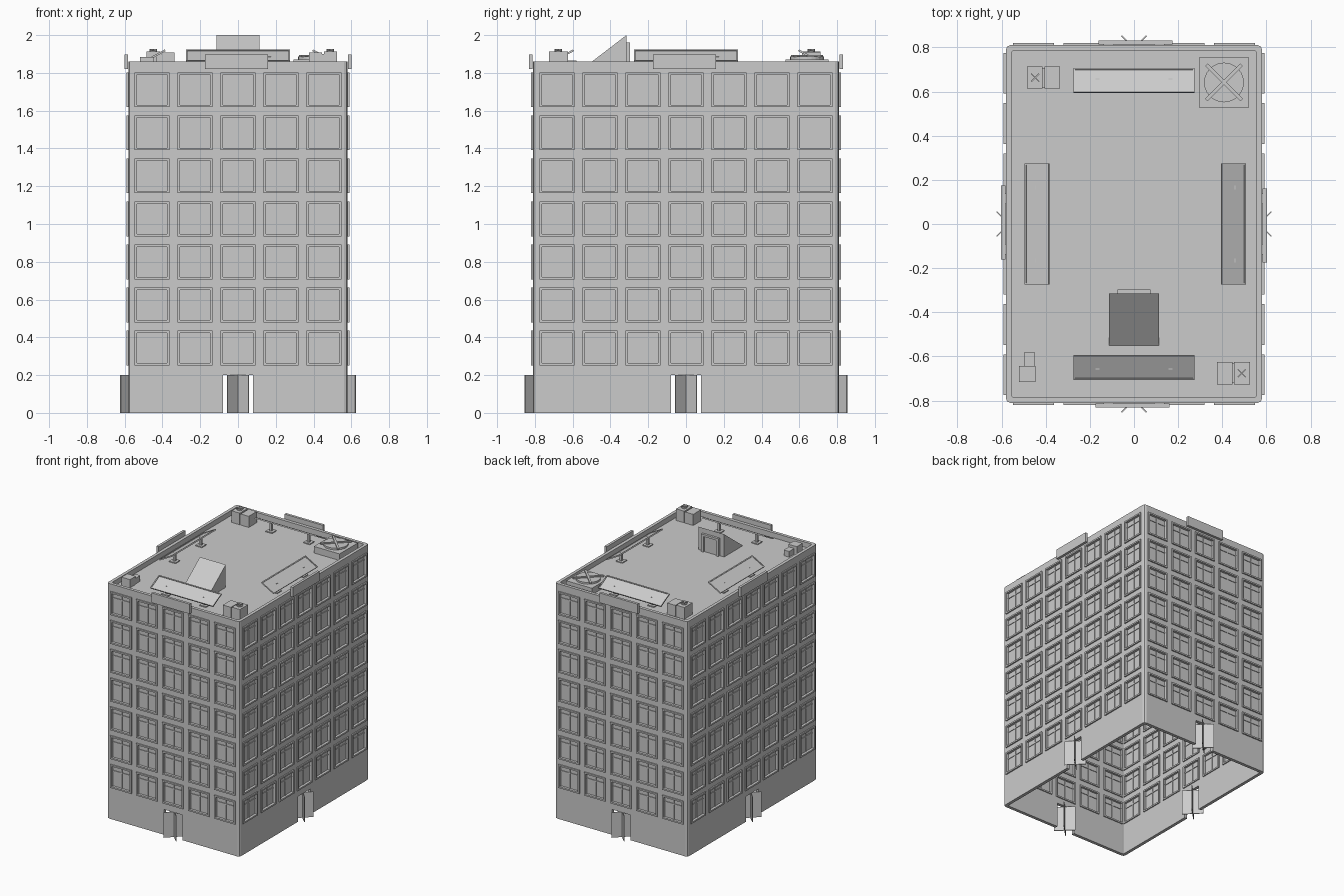
import bpy, bmesh
from math import radians, atan2
from mathutils import Matrix, Vector

if "Cube" in bpy.data.objects:
    bpy.data.objects.remove(bpy.data.objects["Cube"])

HX, HY, T = 0.58, 0.81, 0.025       # half sizes and wall thickness
TOP, ROOF = 1.86, 1.82
T_ = Matrix.Translation
I4 = Matrix.Identity(4)


def box(bm, x0, x1, y0, y1, z0, z1, m=I4):
    c = T_(((x0 + x1) / 2, (y0 + y1) / 2, (z0 + z1) / 2))
    s = Matrix.Diagonal((x1 - x0, y1 - y0, z1 - z0, 1))
    bmesh.ops.create_cube(bm, size=1, matrix=m @ c @ s)


def prism(bm, pts, vec):
    f = bm.faces.new([bm.verts.new(p) for p in pts])
    r = bmesh.ops.extrude_face_region(bm, geom=[f])
    vs = [g for g in r["geom"] if isinstance(g, bmesh.types.BMVert)]
    bmesh.ops.translate(bm, verts=vs, vec=vec)


def finish(bm, name):
    bmesh.ops.recalc_face_normals(bm, faces=bm.faces)
    me = bpy.data.meshes.new(name)
    bm.to_mesh(me)
    bm.free()
    ob = bpy.data.objects.new(name, me)
    bpy.context.collection.objects.link(ob)
    return ob


def outline(hx, hy, c, z):
    # rectangle with softened corners
    k = c * 0.3
    q = [(hx, hy - c), (hx - k, hy - k), (hx - c, hy)]
    pts = q + [(-x, y) for x, y in q[::-1]]
    pts += [(-x, -y) for x, y in q] + [(x, -y) for x, y in q[::-1]]
    return [(x, y, z) for x, y in pts]


# each side: local x along the wall, -y outwards, with its window column count
SIDES = [(Matrix.Rotation(radians(a), 4, 'Z') @ T_((0, -d, 0)), n)
         for a, d, n in ((0, HY, 5), (90, HX, 7), (180, HY, 5), (270, HX, 7))]
PITCH, W, B = 0.2275, 0.092, 0.012


def window_spots():
    for m, n in SIDES:
        for i in range(n):
            for j in range(7):
                yield m @ T_(((i - (n - 1) / 2) * PITCH, 0, 0.343 + j * 0.228))


# hollow wall tube
bm = bmesh.new()
prism(bm, outline(HX, HY, 0.02, 0), (0, 0, TOP))
walls = finish(bm, "walls")
bm = bmesh.new()
prism(bm, outline(HX - T, HY - T, 0.01, -0.1), (0, 0, TOP + 0.2))
core = finish(bm, "core_cutter")

# window and door openings
bm = bmesh.new()
for m in window_spots():
    box(bm, -W + 0.004, W - 0.004, -0.03, 0.06, -W + 0.004, W - 0.004, m)
for m, n in SIDES:
    box(bm, -0.08, 0.08, -0.03, 0.06, -0.05, 0.2, m)
openings = finish(bm, "opening_cutter")

for cutter in (core, openings):
    mod = walls.modifiers.new("cut", 'BOOLEAN')
    mod.operation, mod.solver, mod.object = 'DIFFERENCE', 'EXACT', cutter
    cutter.hide_render = True
    cutter.hide_set(True)

# roof deck
bm = bmesh.new()
box(bm, -HX + 0.015, HX - 0.015, -HY + 0.015, HY - 0.015, ROOF - 0.02, ROOF)
finish(bm, "roof_deck")

# windows: frame ring, recessed pane and thin glazing bars
frames, panes = bmesh.new(), bmesh.new()
for m in window_spots():
    for s in (-1, 1):
        a, b = sorted((s * W, s * (W - B)))
        box(frames, a, b, -0.01, T + 0.008, -W, W, m)
        box(frames, -W + B, W - B, -0.01, T + 0.008, a, b, m)
    box(panes, -W + B, W - B, 0.010, 0.016, -W + B, W - B, m)
    box(frames, -0.004, 0.004, 0.005, 0.021, -W + B, W - B, m)
    box(frames, -W + B, W - B, 0.005, 0.021, 0.036, 0.044, m)
finish(frames, "window_frames")
finish(panes, "window_panes")

# revolving doors and blank sign boards on every side
doors, signs = bmesh.new(), bmesh.new()
for m, n in SIDES:
    for a in (45, -45):
        r = m @ T_((0, 0.014, 0)) @ Matrix.Rotation(radians(a), 4, 'Z')
        box(doors, -0.08, 0.08, -0.003, 0.003, 0, 0.2, r)
    box(signs, -0.175, 0.16, -0.022, -0.002, 1.82, 1.897, m)
finish(doors, "revolving_doors")
finish(signs, "blank_signs")

# tilted roof panels on posts, facing outwards
panels, posts = bmesh.new(), bmesh.new()
tilt = Matrix.Rotation(atan2(0.06, 0.11), 4, 'X')
for (m, n), inset in zip(SIDES, (0.16, 0.13, 0.16, 0.14)):
    p = m @ T_((0, inset, 1.89)) @ tilt
    box(panels, -0.275, 0.275, -0.062, 0.062, -0.005, 0.0, p)
    for s in (-1, 1):                      # raised rim
        a, b = sorted((s * 0.062, s * 0.054))
        box(panels, -0.275, 0.275, a, b, 0, 0.005, p)
        a, b = sorted((s * 0.275, s * 0.267))
        box(panels, a, b, -0.054, 0.054, 0, 0.005, p)
        q = m @ T_((s * 0.165, inset, 0))
        box(posts, -0.009, 0.009, -0.009, 0.009, ROOF, 1.887, q)
        box(posts, -0.028, 0.028, -0.028, 0.028, ROOF, ROOF + 0.007, q)
finish(panels, "roof_panels")
finish(posts, "panel_posts")

# stair exit wedge with a framed door on its back face
bm = bmesh.new()
prism(bm, [(-0.113, -0.55, ROOF), (-0.113, -0.315, ROOF), (-0.113, -0.315, 2.0)], (0.226, 0, 0))
finish(bm, "stair_exit")
bm = bmesh.new()
for s in (-1, 1):
    a, b = sorted((s * 0.075, s * 0.055))
    box(bm, a, b, -0.32, -0.297, ROOF, 1.96)
box(bm, -0.055, 0.055, -0.32, -0.297, 1.943, 1.96)
box(bm, -0.055, 0.055, -0.32, -0.309, ROOF, 1.943)
finish(bm, "stair_exit_door")


def fan(bm, x, y, z, r, h, bar):
    # round hub ring with a crossed guard on top
    bmesh.ops.create_cone(bm, cap_ends=True, segments=24, radius1=r, radius2=r,
                          depth=h, matrix=T_((x, y, z + h / 2)))
    for a in (45, -45):
        m = T_((x, y, z + h)) @ Matrix.Rotation(radians(a), 4, 'Z')
        box(bm, -r * 1.25, r * 1.25, -bar, bar, -0.002, 0.008, m)


# large fan unit
bm = bmesh.new()
box(bm, 0.295, 0.52, 0.527, 0.755, ROOF, 1.872)
fan(bm, 0.4075, 0.641, 1.872, 0.09, 0.014, 0.008)
finish(bm, "large_fan_unit")

# two twin-box cooling units, mirrored across the roof
for name, sx, cx, cy in (("cooler_back", -1, -0.41, 0.663), ("cooler_front", 1, 0.45, -0.676)):
    bm = bmesh.new()
    m = T_((cx, cy, 0)) @ Matrix.Rotation(0 if sx > 0 else radians(180), 4, 'Z')
    box(bm, 0.004, 0.075, -0.05, 0.05, ROOF, 1.912, m)
    box(bm, -0.075, -0.004, -0.05, 0.05, ROOF, 1.908, m)
    box(bm, -0.006, 0.006, -0.044, 0.044, ROOF, 1.90, m)
    fan(bm, cx + sx * 0.038, cy, 1.912, 0.02, 0.006, 0.003)
    finish(bm, name)

# small vent with a side duct
bm = bmesh.new()
box(bm, -0.52, -0.445, -0.715, -0.643, ROOF, 1.885)
box(bm, -0.497, -0.45, -0.645, -0.58, ROOF, 1.865)
finish(bm, "small_vent")
